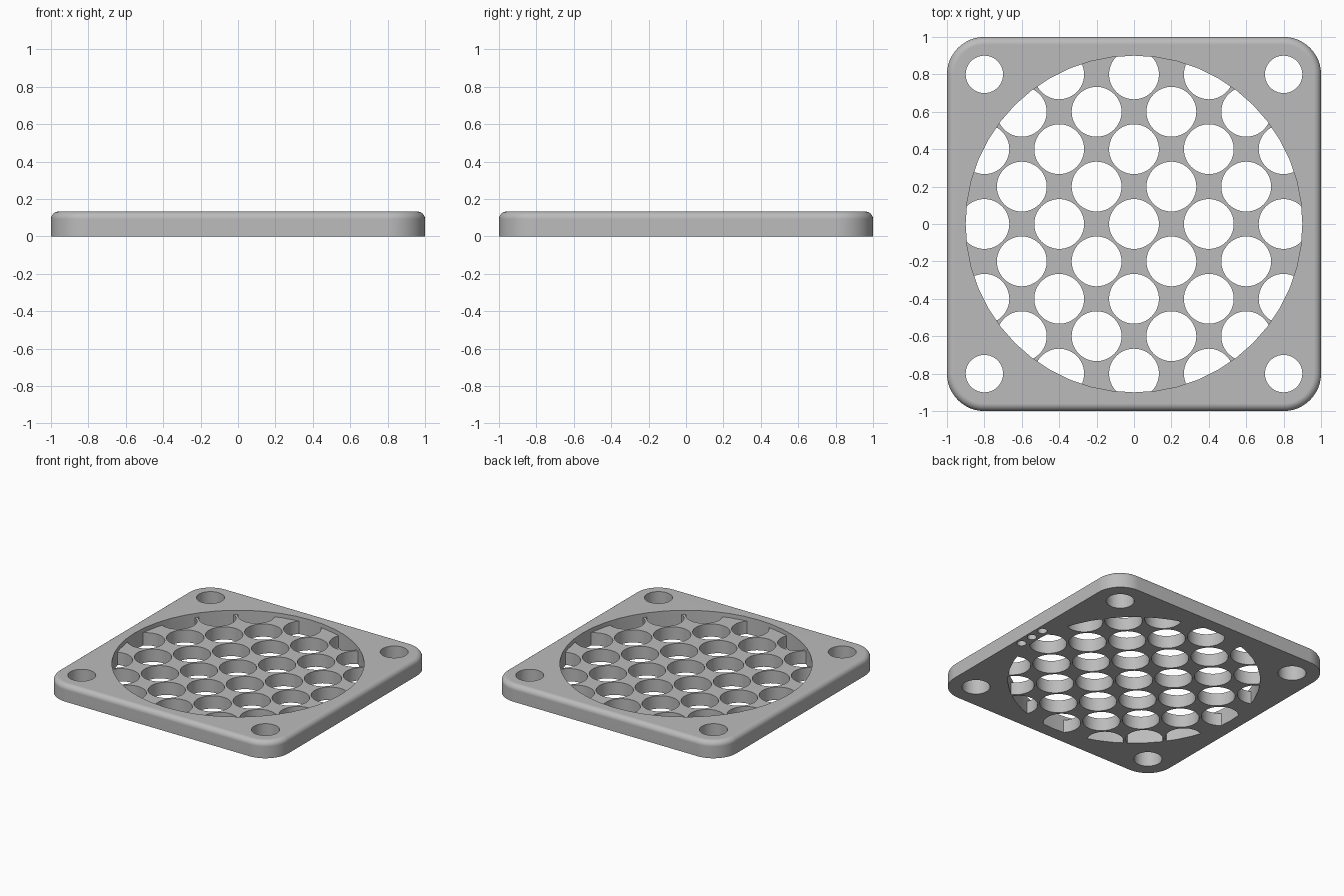
import bpy
import bmesh
from math import radians, hypot
from mathutils import Matrix

HEIGHT = 0.133
FLOOR = 0.1          # top of the perforated floor
RECESS = 0.9         # radius of the round recess

cube = bpy.data.objects.get("Cube")
if cube:
    bpy.data.objects.remove(cube, do_unlink=True)

grey = bpy.data.materials.new("grey plastic")
grey.use_nodes = True
colour = (0.5, 0.5, 0.5, 1)
grey.diffuse_color = colour
grey.node_tree.nodes["Principled BSDF"].inputs["Base Color"].default_value = colour


def add_object(name, bm):
    mesh = bpy.data.meshes.new(name)
    bm.to_mesh(mesh)
    bm.free()
    mesh.materials.append(grey)
    obj = bpy.data.objects.new(name, mesh)
    bpy.context.collection.objects.link(obj)
    return obj


def cylinders(name, centres, radius, low, high, sides):
    """One cutter made of equal upright cylinders."""
    bm = bmesh.new()
    for x, y in centres:
        bmesh.ops.create_cone(
            bm, cap_ends=True, segments=sides, radius1=radius, radius2=radius,
            depth=high - low, matrix=Matrix.Translation((x, y, (low + high) / 2)))
    obj = add_object(name, bm)
    obj.hide_render = True
    return obj


def cut(target, cutter, operation="DIFFERENCE"):
    """Apply a boolean and remove its cutter."""
    mod = target.modifiers.new("cut", "BOOLEAN")
    mod.operation = operation
    mod.solver = "EXACT"
    mod.object = cutter
    bpy.context.view_layer.objects.active = target
    bpy.ops.object.modifier_apply(modifier=mod.name)
    bpy.data.objects.remove(cutter, do_unlink=True)


# Square plate with rounded corners and a rounded top edge
bm = bmesh.new()
bmesh.ops.create_cube(bm, size=1, matrix=Matrix.Translation((0, 0, HEIGHT / 2))
                      @ Matrix.Diagonal((2, 2, HEIGHT, 1)))
upright = [e for e in bm.edges if abs(e.verts[0].co.z - e.verts[1].co.z) > 0.01]
bmesh.ops.bevel(bm, geom=upright, offset=0.2, segments=12, profile=0.5, affect="EDGES")
rim = [e for e in bm.edges if all(v.co.z > HEIGHT - 0.001 for v in e.verts)]
bmesh.ops.bevel(bm, geom=rim, offset=0.04, segments=6, profile=0.5, affect="EDGES")
plate = add_object("fan_guard_plate", bm)

# Staggered grille holes, trimmed to the recess circle
steps = range(-4, 5)
lattice = [(i * 0.2, j * 0.2) for i in steps for j in steps
           if (i + j) % 2 == 0 and hypot(i, j) * 0.2 < 0.95]
holes = cylinders("grille_holes", lattice, 0.1333, -0.1, 0.12, 48)
cut(holes, cylinders("trim_disc", [(0, 0)], RECESS, -0.2, 0.3, 48), "INTERSECT")
cut(plate, holes)

# Shallow round recess
cut(plate, cylinders("recess", [(0, 0)], RECESS, FLOOR, 0.3, 48))

# Corner screw holes
corners = [(x, y) for x in (-0.8, 0.8) for y in (-0.8, 0.8)]
cut(plate, cylinders("screw_holes", corners, 0.1, -0.1, 0.3, 48))

# Three small blind holes under one edge
pins = [(0.95, y) for y in (-0.115, 0, 0.115)]
cut(plate, cylinders("blind_holes", pins, 0.034, -0.1, 0.067, 24))

# Smooth curves, crisp edges
bpy.ops.object.select_all(action="DESELECT")
plate.select_set(True)
bpy.context.view_layer.objects.active = plate
bpy.ops.object.shade_smooth_by_angle(angle=radians(30))
normals = plate.modifiers.new("flat_faces", "WEIGHTED_NORMAL")
normals.keep_sharp = True
